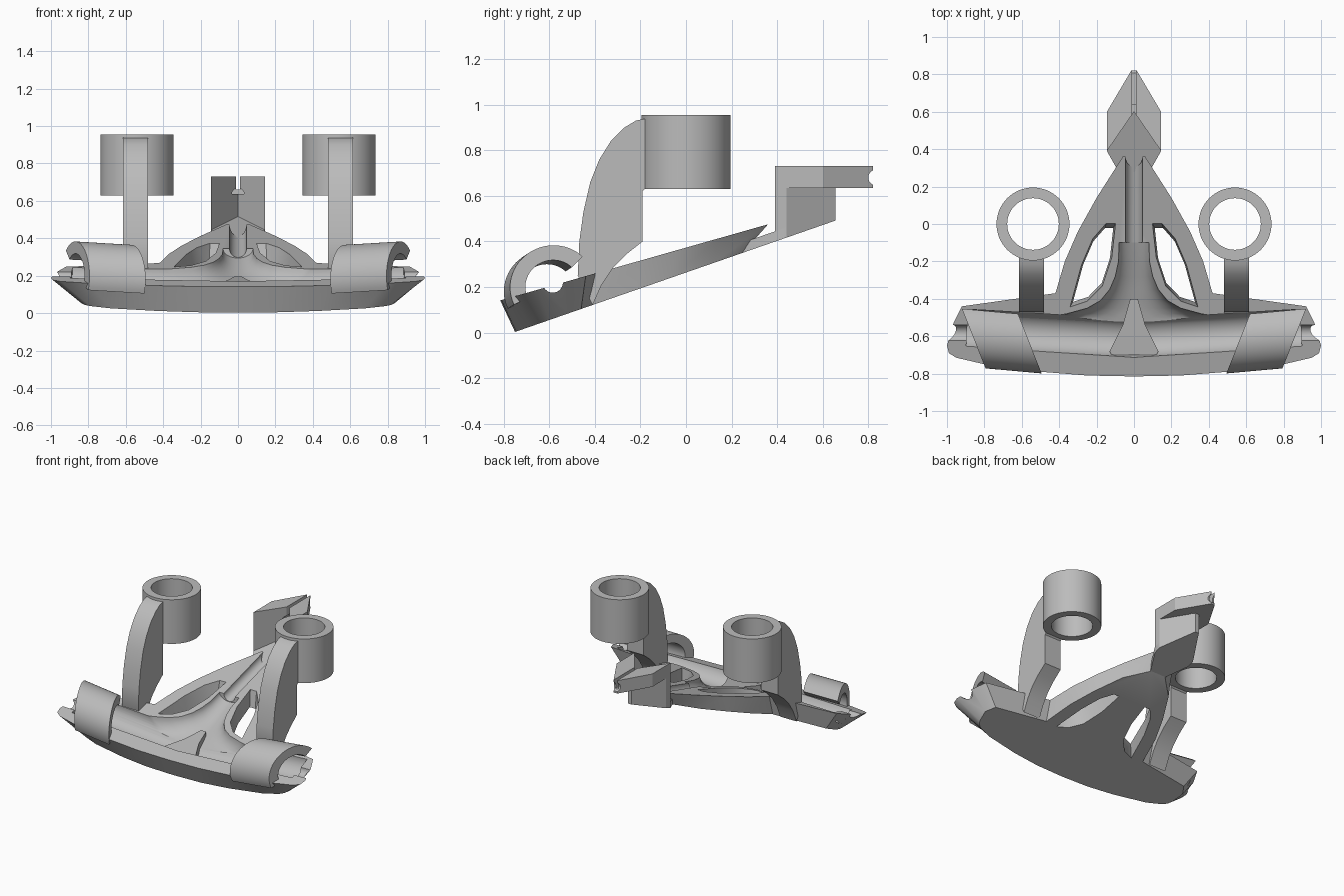
import bpy, bmesh
from math import sin, cos, pi, radians
from mathutils import Vector

if "Cube" in bpy.data.objects:
    bpy.data.objects.remove(bpy.data.objects["Cube"])

grey = bpy.data.materials.new("plain grey")
grey.use_nodes = True
grey.diffuse_color = (0.5, 0.5, 0.5, 1)
grey.node_tree.nodes["Principled BSDF"].inputs["Base Color"].default_value = (0.5, 0.5, 0.5, 1)


def top_z(y):
    return 0.14 + 0.284 * (y + 0.82)


def base_z(y):
    return 0.003 + 0.3475 * (y + 0.75)


def loft(name, rings, closed=False):
    """Skin rings of equal length; cap the ends, or join last to first."""
    bm = bmesh.new()
    loops = [[bm.verts.new(p) for p in ring] for ring in rings]
    pairs = list(zip(loops, loops[1:]))
    if closed:
        pairs.append((loops[-1], loops[0]))
    else:
        bm.faces.new(loops[0])
        bm.faces.new(loops[-1])
    n = len(loops[0])
    for a, b in pairs:
        for i in range(n):
            j = (i + 1) % n
            bm.faces.new((a[i], a[j], b[j], b[i]))
    bmesh.ops.recalc_face_normals(bm, faces=bm.faces[:])
    me = bpy.data.meshes.new(name)
    bm.to_mesh(me)
    bm.free()
    me.materials.append(grey)
    ob = bpy.data.objects.new(name, me)
    bpy.context.collection.objects.link(ob)
    return ob


def rod(name, a, b, r, n=40):
    a, b = Vector(a), Vector(b)
    q = (b - a).to_track_quat('Z', 'Y')
    circle = [q @ Vector((r * cos(2 * pi * i / n), r * sin(2 * pi * i / n), 0)) for i in range(n)]
    return loft(name, [[a + c for c in circle], [b + c for c in circle]])


def prism(name, pts, low, high):
    return loft(name, [[(x, y, low(y)) for x, y in pts], [(x, y, high(y)) for x, y in pts]])


def cut(ob, cutters):
    for c in cutters:
        c.hide_render = True
        m = ob.modifiers.new("cut", 'BOOLEAN')
        m.operation, m.solver, m.object = 'DIFFERENCE', 'EXACT', c
    dg = bpy.context.evaluated_depsgraph_get()
    me = bpy.data.meshes.new_from_object(ob.evaluated_get(dg))
    ob.modifiers.clear()
    ob.data = me
    for c in cutters:
        bpy.data.objects.remove(c)


def mirror(pts):
    """Close a half outline that starts on the centre line."""
    return pts + [(-x, y) for x, y in reversed(pts) if x > 0.0001]


# Tilted base plate: wing with drafted walls and a tapering spine
upper = [(0, -.815), (.25, -.81), (.5, -.79), (.8, -.75), (.95, -.715), (.99, -.69), (1, -.65),
         (.965, -.53), (.92, -.44), (.42, -.37), (.37, -.2), (.3, -.04), (.2, .14), (.06, .36)]
lower = [(0, -.75), (.22, -.745), (.43, -.725), (.68, -.685), (.79, -.65), (.82, -.63), (.84, -.6),
         (.86, -.52), (.82, -.46), (.42, -.41), (.37, -.22), (.3, -.06), (.2, .12), (.06, .25)]
plate = loft("base_plate", [[(x, y, base_z(y)) for x, y in mirror(lower)],
                            [(x, y, top_z(y)) for x, y in mirror(upper)]])

# Cutters: swept wing channel, tip notches, flared centre hollow, spine groove
cutters = []
for s in (-1, 1):
    cutters.append(rod("channel", (-s * .02, -.61, .185), (s * .89, -.56, .235), .105))
    cutters.append(rod("tip_notch", (s * .8, -.585, .215), (s * 1.1, -.585, .225), .045))
    # Tapered window beside the spine
    hole = [(.1, 0), (.15, 0), (.22, -.08), (.28, -.22), (.34, -.44), (.25, -.41), (.17, -.33), (.12, -.18)]
    cx = sum(p[0] for p in hole) / 8
    cy = sum(p[1] for p in hole) / 8
    cutters.append(loft("window", [
        [(s * (cx + (x - cx) * k), cy + (y - cy) * k, f(y) + d) for x, y in hole]
        for k, f, d in ((.85, base_z, -.05), (1.03, top_z, .02))]))
flare = [(-.1, .08, .05), (-.2, .083, .065), (-.28, .1, .08), (-.35, .13, .09), (-.41, .18, .095),
         (-.45, .25, .1), (-.48, .36, .1), (-.5, .48, .1), (-.56, .5, .1)]
cutters.append(loft("hollow", [[(w * cos(2 * pi * i / 32), y, top_z(y) + d * sin(2 * pi * i / 32))
                                for i in range(32)] for y, w, d in flare]))
cutters.append(rod("spine_groove", (0, -.16, top_z(-.16)), (0, .45, top_z(.45)), .045))
cut(plate, cutters)

# Flat tongue in the middle of the channel
tongue = [(0.02, -.4), (.06, -.54), (.13, -.68), (.12, -.7)]
tongue_ob = prism("centre_tongue", mirror(tongue), lambda y: base_z(y) + .01,
                  lambda y: .15 + .15 * (y + .7))

# Rear mount: floor, V-shaped wall and arrow-shaped cap
floor = [(.06, .24), (.145, .39), (.145, .44), (.01, .65)]
prism("rear_floor", mirror(floor), base_z, lambda y: base_z(y) + .045)


def chevron(shoulder, tip):
    return [(0, .6), (.145, .39), (.145, shoulder), (.015, tip), (-.015, tip), (-.145, shoulder), (-.145, .39)]


wall = prism("rear_wall", chevron(.44, .655), base_z, lambda y: .636)
cap = prism("rear_cap", chevron(.6, .82), lambda y: .635, lambda y: .73)
slit = [(-.012, .55), (.012, .55), (.012, .9), (-.012, .9)]
cut(cap, [prism("slit", slit, lambda y: .66, lambda y: .8),
          rod("cross_notch", (-.2, .835, .68), (.2, .835, .68), .035),
          rod("socket", (0, .5, .635), (0, .64, .635), .033, 24)])

# Side parts: curved arm, ring holder and slanted clip
arm = [(-.41, .12), (-.475, .25), (-.468, .4), (-.45, .53), (-.42, .66), (-.38, .76), (-.33, .84),
       (-.27, .9), (-.22, .93), (-.17, .94), (-.17, .64), (-.19, .62), (-.19, .4), (-.26, .345), (-.32, .285),
       (-.37, .21)]
for s, side in ((-1, "right"), (1, "left")):
    loft(side + "_arm", [[(s * x, y, z) for y, z in arm] for x in (.48, .615)])

    n = 64
    section = [(.195, .63), (.195, .955), (.138, .955), (.138, .63)]
    loft(side + "_ring", [[(s * .54 + r * cos(2 * pi * i / n), r * sin(2 * pi * i / n), z)
                           for r, z in section] for i in range(n)], closed=True)

    rings = []
    for i in range(29):
        a = radians(45 + 160 * i / 28)
        ring = []
        for r, t in ((.18, 0), (.18, .3), (.115, .3), (.115, 0)):
            y = -.605 + r * cos(a)
            x = .5 + .41 * (y + .77) + t
            ring.append((s * x, y + .09 * (x - .65), .19 + r * sin(a) + .06 * (x - .65)))
        rings.append(ring)
    loft(side + "_clip", rings)

# Smooth curved surfaces, keep hard edges
bpy.ops.object.select_all(action='DESELECT')
for ob in bpy.context.collection.objects:
    if ob.type == 'MESH' and grey.name in ob.data.materials:
        ob.select_set(True)
        bpy.context.view_layer.objects.active = ob
bpy.ops.object.shade_smooth_by_angle(angle=radians(30))
